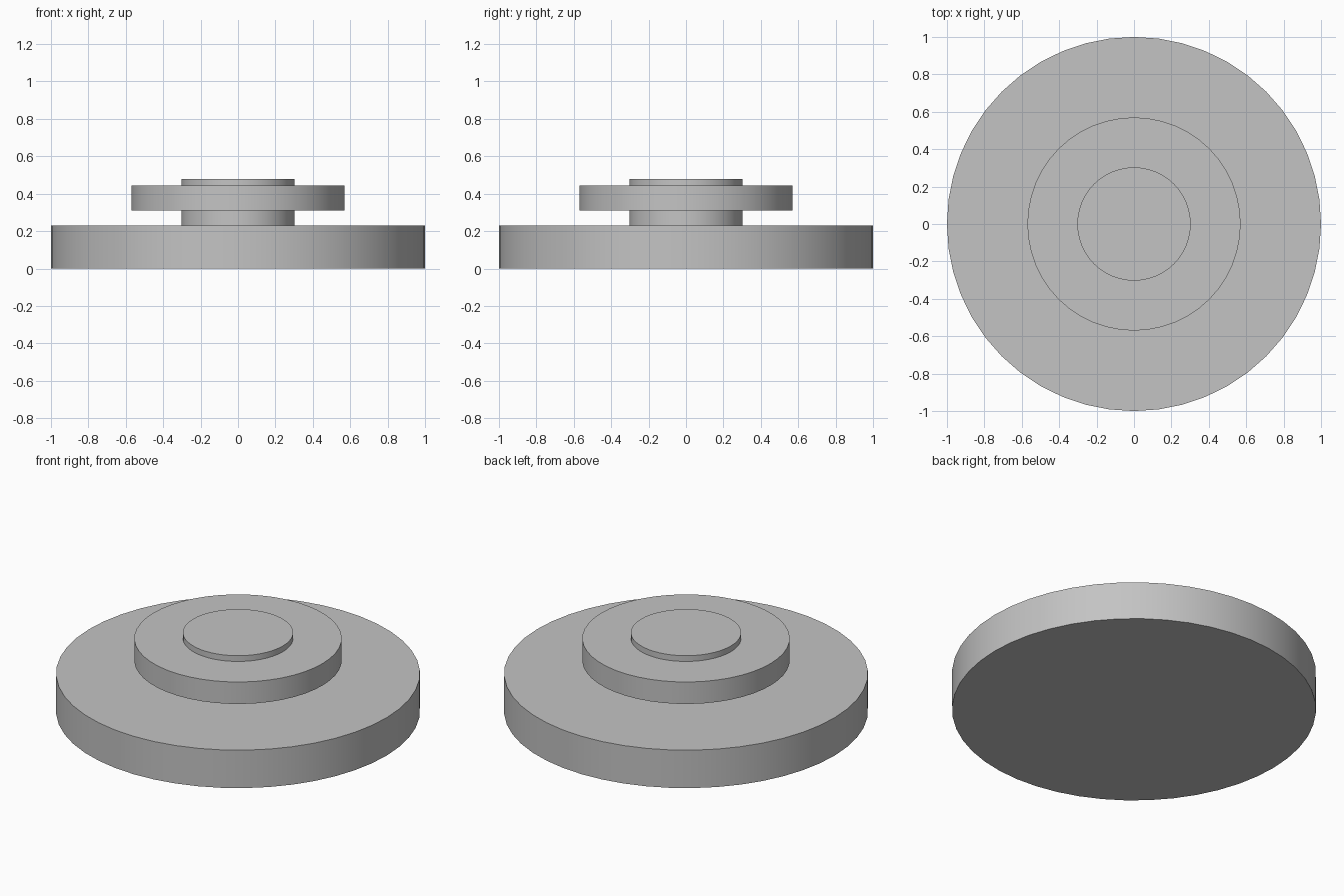
import bpy
import math

cube = bpy.data.objects.get("Cube")
if cube:
    bpy.data.objects.remove(cube, do_unlink=True)

# Single neutral grey finish
GREY = (0.55, 0.55, 0.55, 1.0)
grey = bpy.data.materials.new("neutral grey")
grey.use_nodes = True
grey.diffuse_color = GREY
shader = next(n for n in grey.node_tree.nodes if n.type == 'BSDF_PRINCIPLED')
shader.inputs["Base Color"].default_value = GREY


def disc(name, radius, bottom, top):
    """Upright round slab between two heights, sharp rims and smooth wall."""
    bpy.ops.mesh.primitive_cylinder_add(
        vertices=48, radius=radius, depth=top - bottom,
        location=(0, 0, (bottom + top) / 2))
    obj = bpy.context.object
    obj.name = obj.data.name = name
    obj.data.materials.append(grey)
    bpy.ops.object.shade_smooth_by_angle(angle=math.radians(30))
    return obj


# Wide foot, narrow neck, raised flange and low cap
disc("base_disc", 1.0, 0.0, 0.23)
disc("neck", 0.303, 0.23, 0.31)
disc("flange", 0.57, 0.31, 0.443)
disc("cap", 0.303, 0.443, 0.478)
